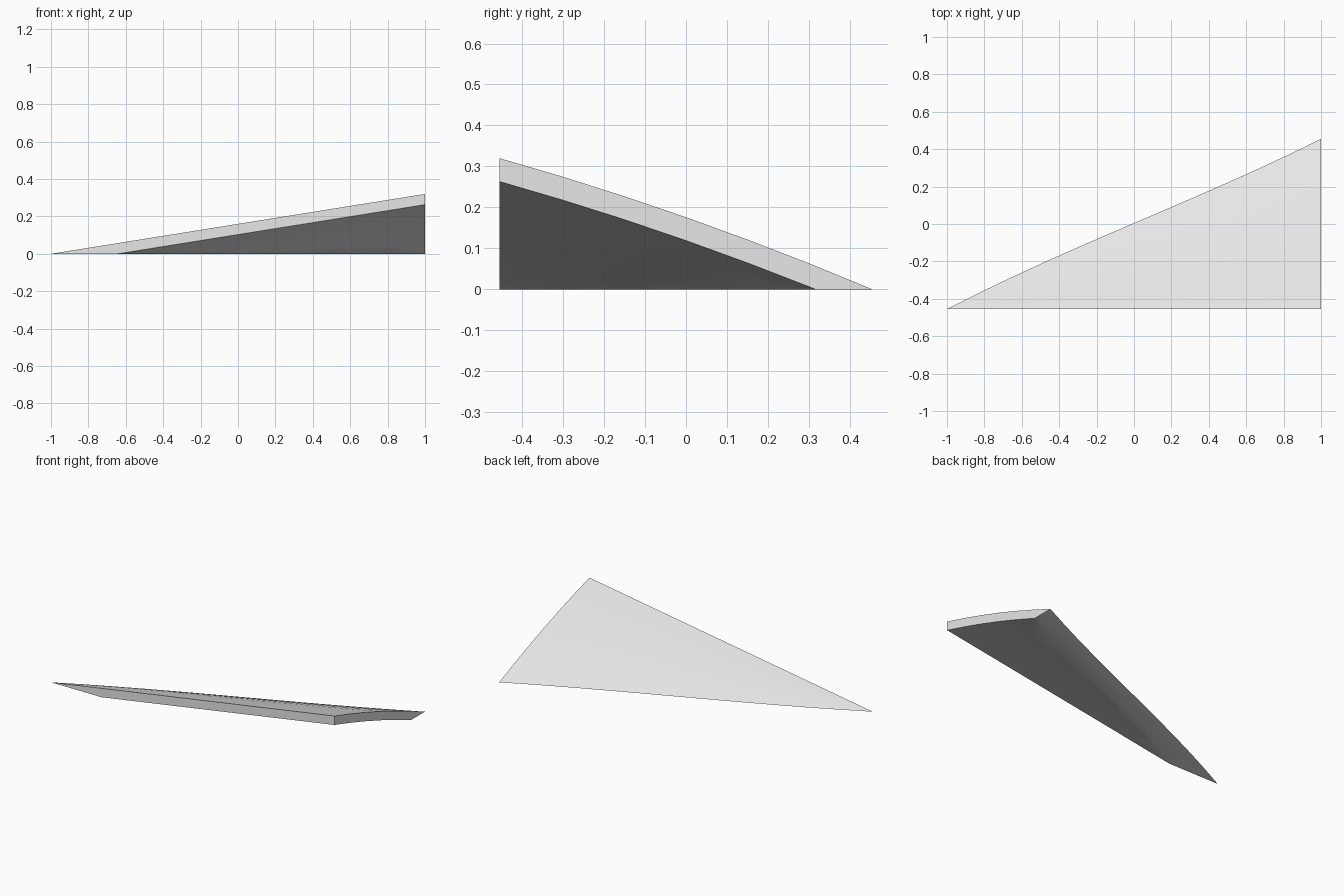
import bpy
import bmesh
import math

cube = bpy.data.objects.get("Cube")
if cube:
    bpy.data.objects.remove(cube, do_unlink=True)

HALF_DEPTH, HEIGHT, THICKNESS = 0.455, 0.32, 0.057


def rim_y(x):
    """Gently curved ground-level rim running corner to corner."""
    return HALF_DEPTH * x + (1 - x * x) * (0.005 - 0.027 * x)


# Domed triangular top: a grid whose narrow end collapses to a point
bm = bmesh.new()
bmesh.ops.create_grid(bm, x_segments=12, y_segments=6, size=1)
for v in bm.verts:
    x, t = v.co.x, (v.co.y + 1) / 2
    v.co.y = -HALF_DEPTH + t * (rim_y(x) + HALF_DEPTH)
    v.co.z = HEIGHT * (x + 1) / 2 * (1 - t) * (1 + 0.2 * t)
bmesh.ops.remove_doubles(bm, verts=bm.verts[:], dist=0.0001)

# Thicken straight down
ext = bmesh.ops.extrude_face_region(bm, geom=bm.faces[:], use_keep_orig=True)
lower = [g for g in ext["geom"] if isinstance(g, bmesh.types.BMVert)]
bmesh.ops.translate(bm, verts=lower, vec=(0, 0, -THICKNESS))

# Cut level with the ground and close the flat rim
bmesh.ops.bisect_plane(bm, geom=bm.verts[:] + bm.edges[:] + bm.faces[:],
                       dist=0.00001, plane_co=(0, 0, 0),
                       plane_no=(0, 0, 1), clear_inner=True)
bmesh.ops.remove_doubles(bm, verts=bm.verts[:], dist=0.0001)
rim = [e for e in bm.edges if e.is_boundary]
bmesh.ops.triangle_fill(bm, edges=rim, use_beauty=True)
bmesh.ops.recalc_face_normals(bm, faces=bm.faces[:])

mesh = bpy.data.meshes.new("curved_wedge_panel")
bm.to_mesh(mesh)
bm.free()
panel = bpy.data.objects.new("curved_wedge_panel", mesh)
bpy.context.collection.objects.link(panel)

# Single plain grey
grey = bpy.data.materials.new("light_grey")
grey.use_nodes = True
color = (0.8, 0.8, 0.8, 1)
grey.diffuse_color = color
grey.node_tree.nodes["Principled BSDF"].inputs["Base Color"].default_value = color
mesh.materials.append(grey)

# Smooth curved skins, crisp borders
bpy.ops.object.select_all(action="DESELECT")
panel.select_set(True)
bpy.context.view_layer.objects.active = panel
bpy.ops.object.shade_smooth_by_angle(angle=math.radians(30))
